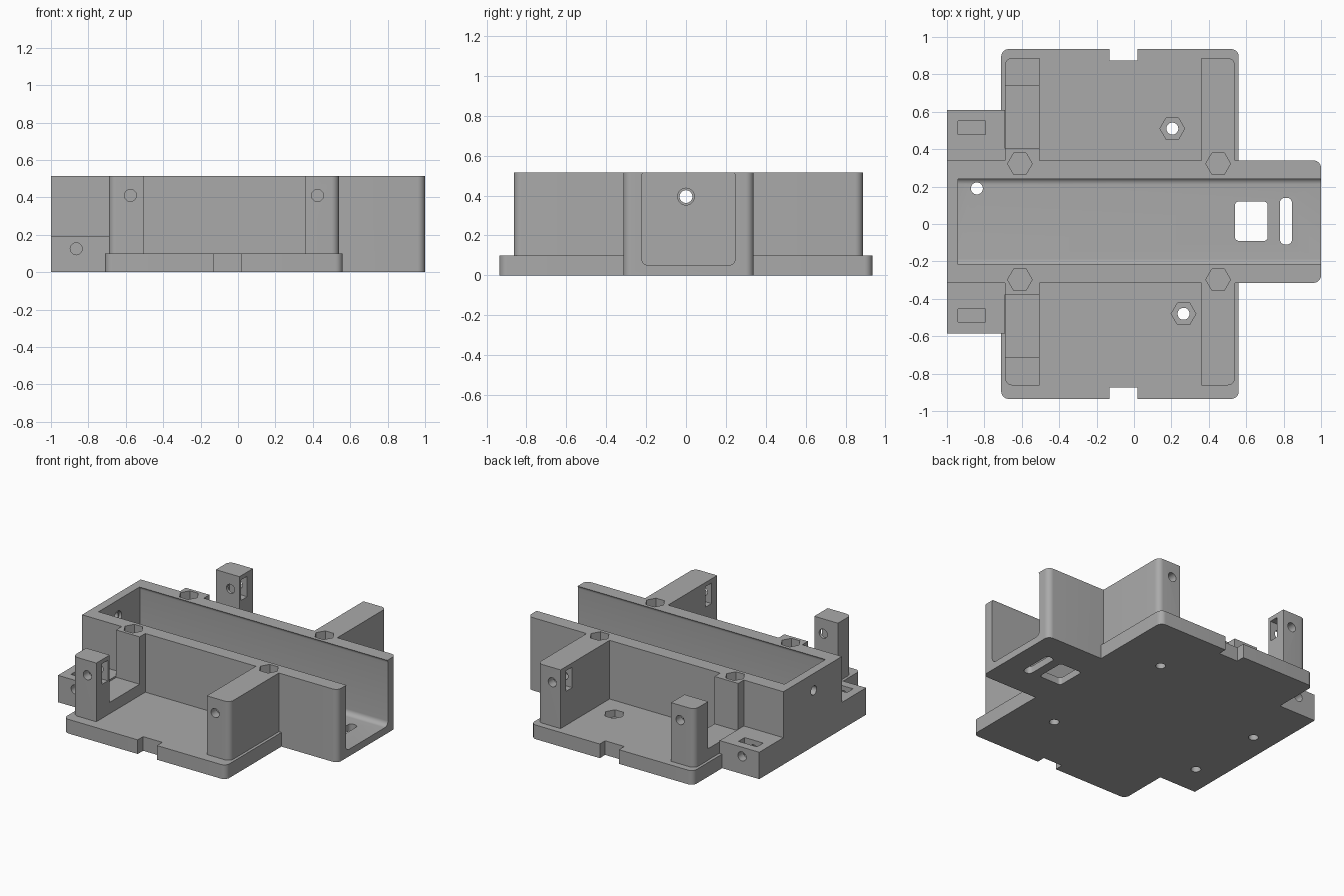
import bpy, bmesh, math

if "Cube" in bpy.data.objects:
    bpy.data.objects.remove(bpy.data.objects["Cube"])

MID = 0.0125   # y of the mirror line of the upper parts
TOP = 0.515

grey = bpy.data.materials.new("plain grey")
grey.diffuse_color = (0.4, 0.4, 0.4, 1)
grey.use_nodes = True
grey.node_tree.nodes["Principled BSDF"].inputs["Base Color"].default_value = grey.diffuse_color


def rect(u0, v0, u1, v1, r=(0, 0, 0, 0)):
    """Rectangle outline, corner radii: low-left, low-right, up-right, up-left."""
    if not isinstance(r, tuple):
        r = (r,) * 4
    corners = [(u0, v0, 1, 1, 180), (u1, v0, -1, 1, 270),
               (u1, v1, -1, -1, 0), (u0, v1, 1, -1, 90)]
    pts = []
    for (u, v, su, sv, a), rad in zip(corners, r):
        if rad == 0:
            pts.append((u, v))
            continue
        for i in range(9):
            t = math.radians(a + 90 * i / 8)
            pts.append((u + su * rad + rad * math.cos(t), v + sv * rad + rad * math.sin(t)))
    return pts


def ring(u, v, r, n=32):
    return [(u + r * math.cos(2 * math.pi * i / n), v + r * math.sin(2 * math.pi * i / n))
            for i in range(n)]


def prism(name, pts, w0, w1, axis="z"):
    """Extrude an outline along an axis."""
    place = {"z": lambda u, v, w: (u, v, w), "x": lambda u, v, w: (w, u, v),
             "y": lambda u, v, w: (u, w, v)}[axis]
    bm = bmesh.new()
    a = [bm.verts.new(place(u, v, w0)) for u, v in pts]
    b = [bm.verts.new(place(u, v, w1)) for u, v in pts]
    bm.faces.new(a)
    bm.faces.new(b[::-1])
    for i in range(len(a)):
        j = (i + 1) % len(a)
        bm.faces.new((a[i], b[i], b[j], a[j]))
    bmesh.ops.recalc_face_normals(bm, faces=bm.faces[:])
    me = bpy.data.meshes.new(name)
    bm.to_mesh(me)
    bm.free()
    me.materials.append(grey)
    ob = bpy.data.objects.new(name, me)
    bpy.context.collection.objects.link(ob)
    return ob


# base plate
body = prism("mounting_tray", rect(-0.71, -0.935, 0.56, 0.935, (0.04,) * 4), 0, 0.1)


def combine(other, op):
    m = body.modifiers.new("bool", "BOOLEAN")
    m.operation, m.solver, m.object = op, "EXACT", other
    bpy.context.view_layer.objects.active = body
    bpy.ops.object.modifier_apply(modifier=m.name)
    bpy.data.objects.remove(other, do_unlink=True)


def add(*args):
    combine(prism(*args), "UNION")


def cut(*args):
    combine(prism(*args), "DIFFERENCE")


def span(s, a, b):
    """y range a..b measured from the mirror line on side s."""
    return sorted((MID + s * a, MID + s * b))


# left step block and channel block
add("step_block", rect(-1, MID - 0.597, -0.69, MID + 0.597), 0, 0.19)
add("channel", rect(-1, MID - 0.327, 1, MID + 0.327, (0, 0.04, 0.04, 0)), 0, TOP)

for s in (-1, 1):
    # right wall, with the outer corner rounded
    y0, y1 = span(s, 0.28, 0.875)
    add("right_wall", rect(0.36, y0, 0.54, y1, (0, 0.04, 0, 0) if s < 0 else (0, 0, 0.04, 0)),
        0.03, TOP)
    # left post, low ledge and boss
    y0, y1 = span(s, 0.725, 0.875)
    add("left_post", rect(-0.69, y0, -0.505, y1, (0.04, 0, 0, 0) if s < 0 else (0, 0, 0, 0.04)),
        0.03, TOP)
    y0, y1 = span(s, 0.3, 0.8)
    add("ledge", rect(-0.688, y0, -0.505, y1), 0.03, 0.18)
    y0, y1 = span(s, 0.29, 0.39)
    add("boss", rect(-0.69, y0, -0.505, y1), 0.03, TOP)

# channel cavity, open at the right end
cut("cavity", rect(MID - 0.235, 0.05, MID + 0.235, 0.53, (0.035,) * 4), -0.94, 1.1, "x")

for s in (-1, 1):
    # notch in the plate edge
    y0, y1 = sorted((s * 0.875, s * 1.0))
    cut("notch", rect(-0.13, y0, 0.02, y1), -0.1, 0.2)
    # nut slots and screw holes of the posts
    y0, y1 = span(s, 0.745, 0.812)
    cut("post_slot", rect(y0, 0.34, y1, 0.485), -0.645, -0.45, "x")
    cut("wall_slot", rect(y0, 0.34, y1, 0.485), 0.3, 0.5, "x")
    y0, y1 = span(s, 0.68, 0.95)
    for x in (-0.575, 0.425):
        cut("post_hole", ring(x, 0.41, 0.032), y0, y1, "y")
    # nut slot and screw hole of the step block
    y0, y1 = span(s, 0.467, 0.537)
    cut("step_slot", rect(-0.94, y0, -0.795, y1), 0.05, 0.3)
    y0, y1 = span(s, 0.42, 0.7)
    cut("step_hole", ring(-0.865, 0.125, 0.032), y0, y1, "y")
    # hexagon pockets on top
    for x in (-0.61, 0.45):
        cut("hex_pocket", ring(x, MID + s * 0.31, 0.066, 6), TOP - 0.07, 0.7)

# plate holes with nut pockets
for x, y in ((0.205, 0.51), (0.265, -0.48)):
    cut("nut_pocket", ring(x, y, 0.066, 6), 0.05, 0.3)
    cut("plate_hole", ring(x, y, 0.032), -0.1, 0.3)
cut("floor_hole", ring(-0.84, 0.19, 0.032), -0.1, 0.15)
cut("blind_hole", ring(-0.82, -0.36, 0.032), -0.1, 0.1)

# openings in the channel floor
cut("square_opening", rect(0.54, -0.09, 0.715, 0.12, (0.02,) * 4), -0.1, 0.2)
cut("slot_opening", rect(0.78, -0.11, 0.845, 0.14, (0.028,) * 4), -0.1, 0.2)

# hole in the end wall, widened on the inside
cut("end_hole", ring(0, 0.395, 0.032), -1.1, -0.8, "x")
cut("end_recess", ring(0, 0.395, 0.042), -0.96, -0.8, "x")

body.select_set(True)
bpy.context.view_layer.objects.active = body
bpy.ops.object.shade_smooth_by_angle(angle=math.radians(30))
